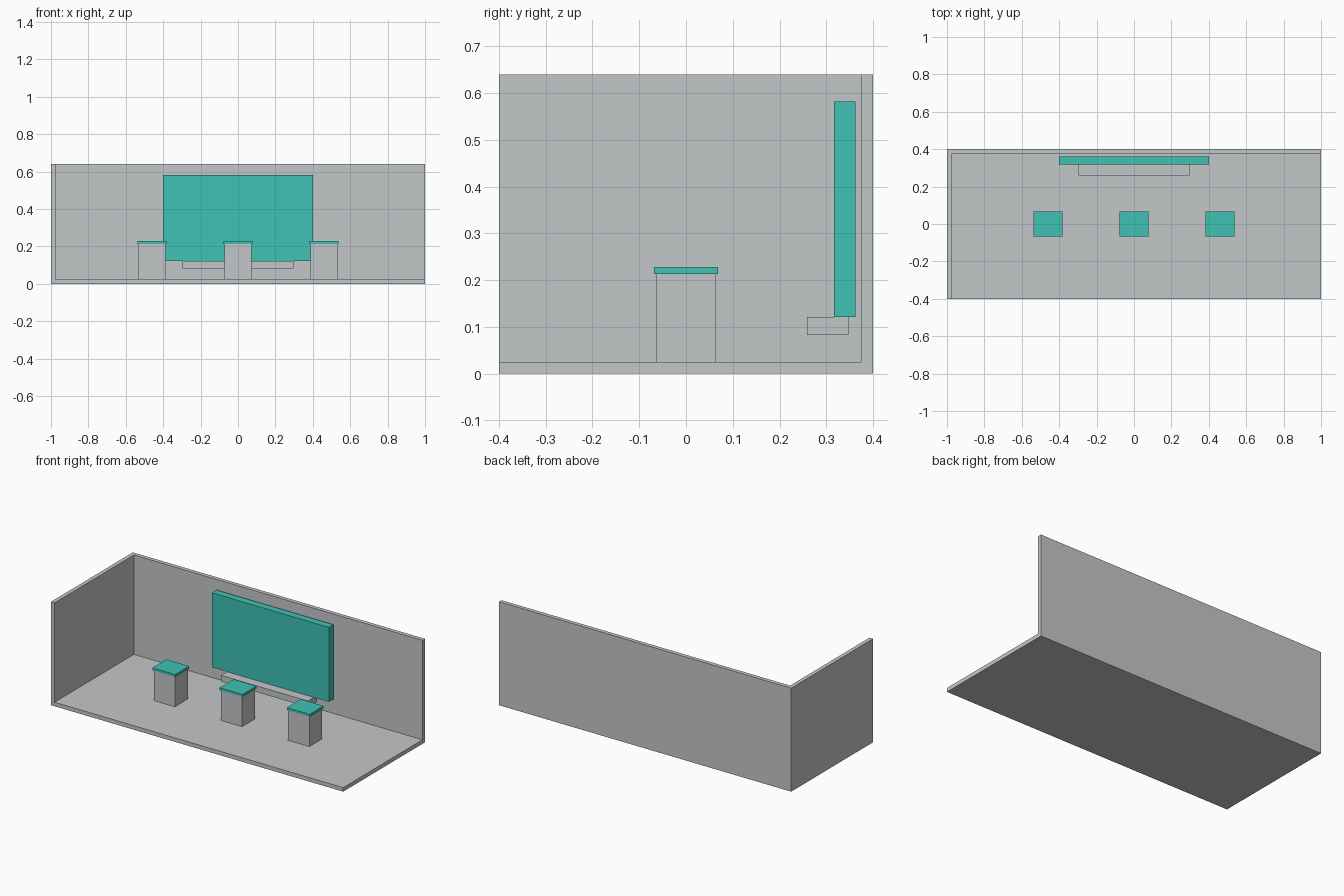
import bpy
from mathutils import Vector

default = bpy.data.objects.get("Cube")
if default:
    bpy.data.objects.remove(default, do_unlink=True)


def material(name, rgb):
    mat = bpy.data.materials.new(name)
    mat.use_nodes = True
    color = (*rgb, 1.0)
    mat.diffuse_color = color
    mat.node_tree.nodes["Principled BSDF"].inputs["Base Color"].default_value = color
    return mat


GREY = material("light_grey", (0.55, 0.57, 0.58))
TEAL = material("teal", (0.05, 0.54, 0.46))


def box(name, low, high, mat):
    """Flat-sided box spanning two opposite corners."""
    low, high = Vector(low), Vector(high)
    bpy.ops.mesh.primitive_cube_add(size=1)
    obj = bpy.context.object
    obj.name = obj.data.name = name
    size, centre = high - low, (low + high) / 2
    for v in obj.data.vertices:
        v.co = v.co * size
    obj.location = centre
    obj.data.materials.append(mat)
    return obj


# Booth shell: floor, back wall and one side wall
WIDTH, DEPTH, HEIGHT, THICK = 1.0, 0.4, 0.64, 0.025
box("floor", (-WIDTH, -DEPTH, 0), (WIDTH, DEPTH, THICK), GREY)
box("back_wall", (-WIDTH, DEPTH - THICK, THICK), (WIDTH, DEPTH, HEIGHT), GREY)
box("right_wall", (-WIDTH, -DEPTH, THICK),
    (-WIDTH + THICK, DEPTH - THICK, HEIGHT), GREY)

# Display panel with a shelf beneath it
box("display_panel", (-0.4, 0.317, 0.121), (0.4, 0.362, 0.582), TEAL)
box("shelf", (-0.297, 0.259, 0.083), (0.297, 0.347, 0.121), GREY)

# Row of plinths with overhanging caps
CAP_BASE, CAP_TOP = 0.213, 0.228
for name, x in (("right", -0.46), ("middle", 0), ("left", 0.46)):
    box(name + "_plinth", (x - 0.072, -0.063, THICK),
        (x + 0.072, 0.063, CAP_BASE), GREY)
    box(name + "_plinth_cap", (x - 0.078, -0.068, CAP_BASE),
        (x + 0.078, 0.068, CAP_TOP), TEAL)
